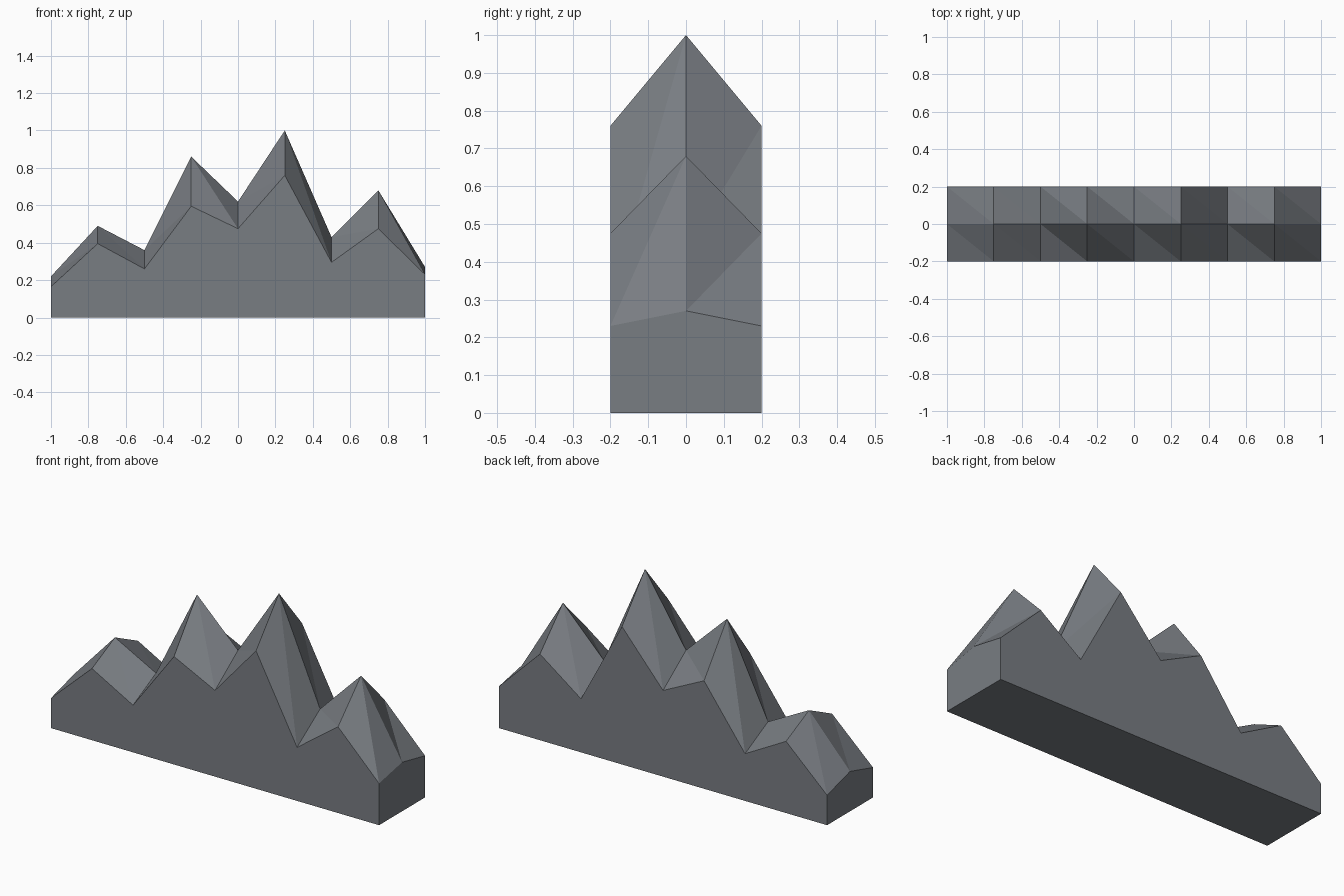
import bpy, bmesh

if "Cube" in bpy.data.objects:
    bpy.data.objects.remove(bpy.data.objects["Cube"])

# Ridge profile: (x, height on the centre line, height at front and back edge)
PROFILE = [
    (-1.00, 0.22, 0.165), (-0.75, 0.49, 0.395), (-0.50, 0.36, 0.26),
    (-0.25, 0.86, 0.595), (0.00, 0.62, 0.475), (0.25, 1.00, 0.76),
    (0.50, 0.43, 0.295), (0.75, 0.68, 0.475), (1.00, 0.27, 0.23),
]
HALF_DEPTH = 0.2

rock = bpy.data.materials.new("slate_grey")
rock.diffuse_color = (0.19, 0.205, 0.225, 1)
rock.use_nodes = True
rock.node_tree.nodes["Principled BSDF"].inputs["Base Color"].default_value = rock.diffuse_color

bm = bmesh.new()
# One cross-section per station: three top points, two base points
rings = []
for x, mid, side in PROFILE:
    pts = [(-HALF_DEPTH, 0), (-HALF_DEPTH, side), (0, mid),
           (HALF_DEPTH, side), (HALF_DEPTH, 0)]
    rings.append([bm.verts.new((x, y, z)) for y, z in pts])

for a, b in zip(rings, rings[1:]):
    # Front wall, back wall and underside
    for i, j in ((0, 1), (3, 4), (4, 0)):
        bm.faces.new((a[i], b[i], b[j], a[j]))
    # Faceted slopes, all split along the same diagonal
    for i, j in ((1, 2), (2, 3)):
        bm.faces.new((a[i], b[i], a[j]))
        bm.faces.new((b[i], b[j], a[j]))

# End walls
bm.faces.new(rings[0])
bm.faces.new(rings[-1])
bmesh.ops.recalc_face_normals(bm, faces=bm.faces[:])

mesh = bpy.data.meshes.new("mountain_range")
bm.to_mesh(mesh)
bm.free()
mesh.materials.append(rock)
bpy.context.collection.objects.link(bpy.data.objects.new("mountain_range", mesh))
